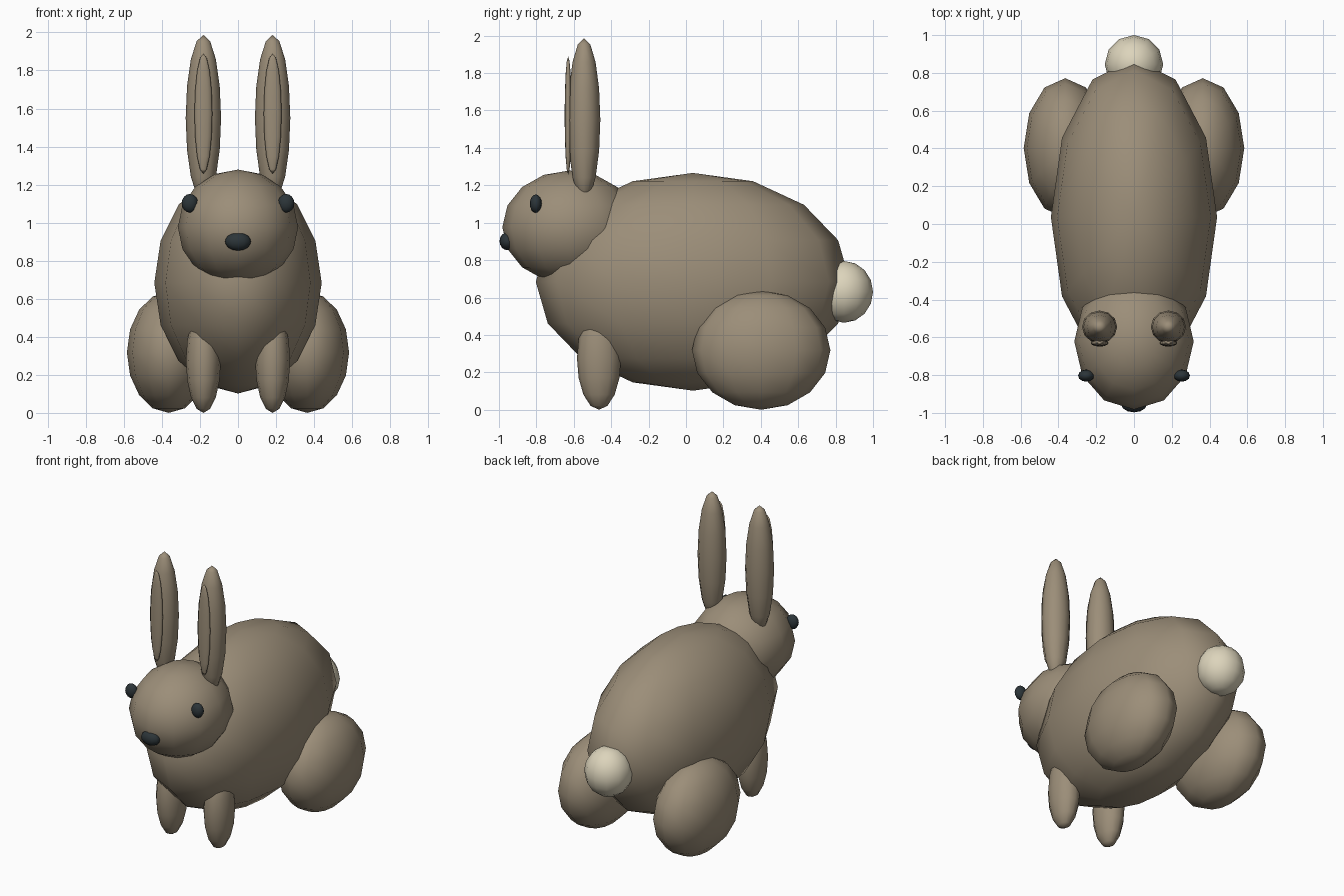
import bpy

if "Cube" in bpy.data.objects:
    bpy.data.objects.remove(bpy.data.objects["Cube"])


def material(name, rgb):
    m = bpy.data.materials.new(name)
    m.diffuse_color = (*rgb, 1)
    m.use_nodes = True
    m.node_tree.nodes["Principled BSDF"].inputs["Base Color"].default_value = m.diffuse_color
    return m


fur = material("fur", (0.33, 0.27, 0.19))
cream = material("cream", (0.72, 0.66, 0.50))
dark = material("dark", (0.025, 0.035, 0.04))


def ellipsoid(name, centre, radii, mat):
    """Smooth-shaded low-poly sphere stretched to the given radii."""
    bpy.ops.mesh.primitive_uv_sphere_add(segments=12, ring_count=8, radius=1, location=centre)
    ob = bpy.context.object
    ob.name = name
    ob.scale = radii
    bpy.ops.object.transform_apply(location=False, rotation=False, scale=True)
    bpy.ops.object.shade_smooth()
    ob.data.materials.append(mat)


def pair(name, centre, radii, mat):
    x, y, z = centre
    ellipsoid("left_" + name, (x, y, z), radii, mat)
    ellipsoid("right_" + name, (-x, y, z), radii, mat)


# Torso, head and tail
ellipsoid("body", (0, 0.037, 0.684), (0.44, 0.84, 0.582), fur)
ellipsoid("head", (0, -0.622, 0.976), (0.316, 0.36, 0.303), fur)
ellipsoid("tail", (0, 0.845, 0.63), (0.155, 0.155, 0.165), cream)

# Legs
pair("hind_leg", (0.364, 0.402, 0.318), (0.22, 0.37, 0.318), fur)
pair("front_leg", (0.182, -0.465, 0.275), (0.092, 0.118, 0.275), fur)

# Ears with a thin inner panel on the front
pair("ear", (0.182, -0.545, 1.55), (0.093, 0.087, 0.437), fur)
pair("inner_ear", (0.182, -0.63, 1.573), (0.047, 0.019, 0.316), fur)

# Face
pair("eye", (0.253, -0.803, 1.102), (0.043, 0.032, 0.049), dark)
ellipsoid("nose", (0, -0.955, 0.901), (0.068, 0.042, 0.048), dark)
